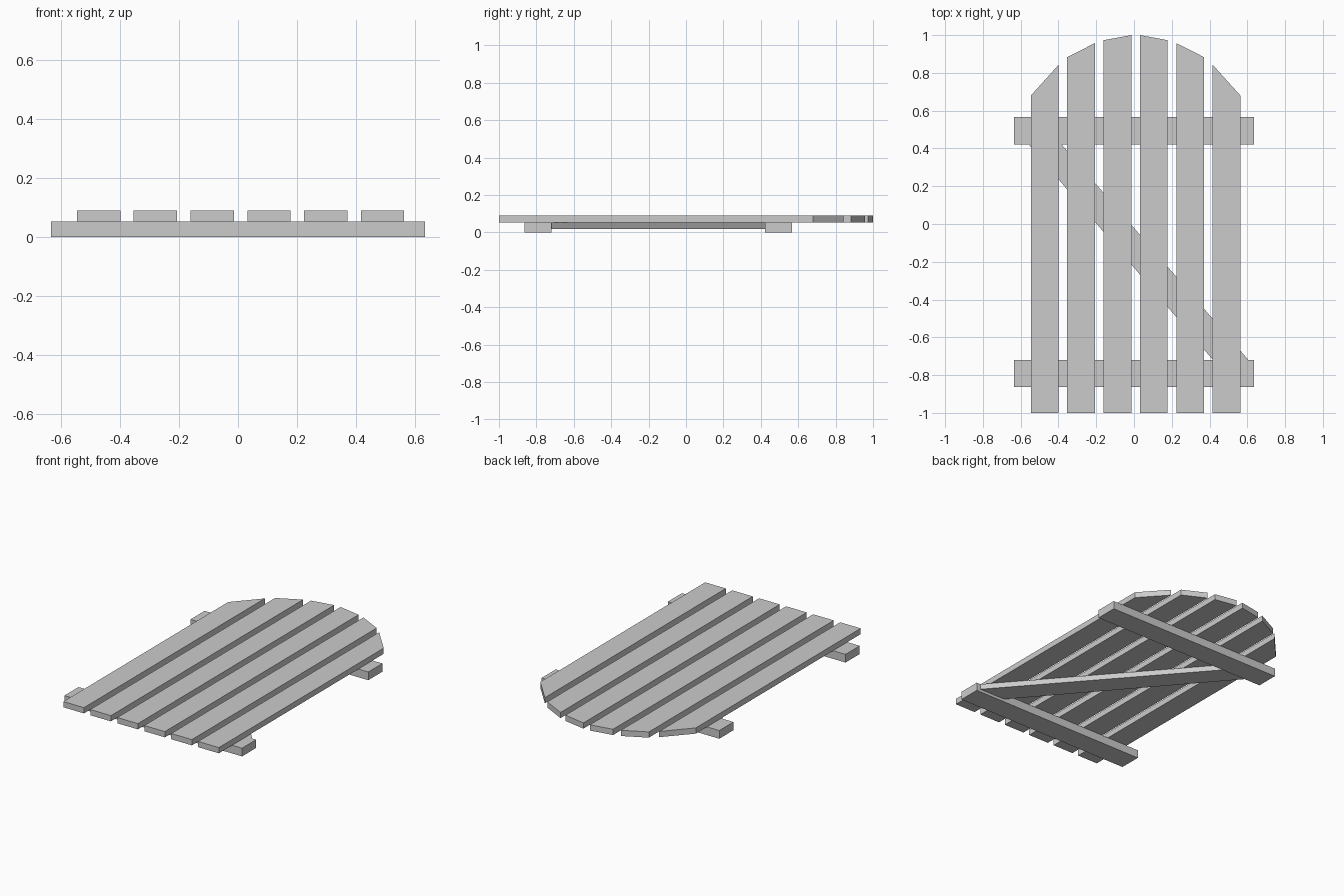
import bpy, bmesh

if "Cube" in bpy.data.objects:
    bpy.data.objects.remove(bpy.data.objects["Cube"])


def prism(name, outline, z0, z1):
    """Extrude a flat counter-clockwise xy outline from z0 up to z1."""
    bm = bmesh.new()
    face = bm.faces.new([bm.verts.new((x, y, z0)) for x, y in outline])
    top = bmesh.ops.extrude_face_region(bm, geom=[face])["geom"]
    verts = [g for g in top if isinstance(g, bmesh.types.BMVert)]
    bmesh.ops.translate(bm, verts=verts, vec=(0, 0, z1 - z0))
    bmesh.ops.recalc_face_normals(bm, faces=bm.faces[:])
    mesh = bpy.data.meshes.new(name)
    bm.to_mesh(mesh)
    bm.free()
    obj = bpy.data.objects.new(name, mesh)
    bpy.context.collection.objects.link(obj)
    return obj


RAIL_TOP, SLAT_TOP = 0.053, 0.09

# Vertical slats, cut at the top to follow an arch
width, pitch, first = 0.147, 0.1925, -0.546
half_arch = [(0.68, 0.843), (0.883, 0.958), (0.973, 1.0)]
arch = half_arch + [(b, a) for a, b in reversed(half_arch)]
for i, (left, right) in enumerate(arch):
    x0 = first + i * pitch
    x1 = x0 + width
    prism(f"slat_{i + 1}", [(x0, -1), (x1, -1), (x1, right), (x0, left)],
          RAIL_TOP, SLAT_TOP)

# Cross rails
for name, y0, y1 in (("upper_rail", 0.422, 0.566), ("lower_rail", -0.864, -0.72)):
    prism(name, [(-0.634, y0), (0.634, y0), (0.634, y1), (-0.634, y1)], 0, RAIL_TOP)

# Diagonal brace between the rails
prism("diagonal_brace", [(0.418, -0.72), (0.606, -0.72), (-0.384, 0.422), (-0.558, 0.422)],
      0.018, RAIL_TOP)
